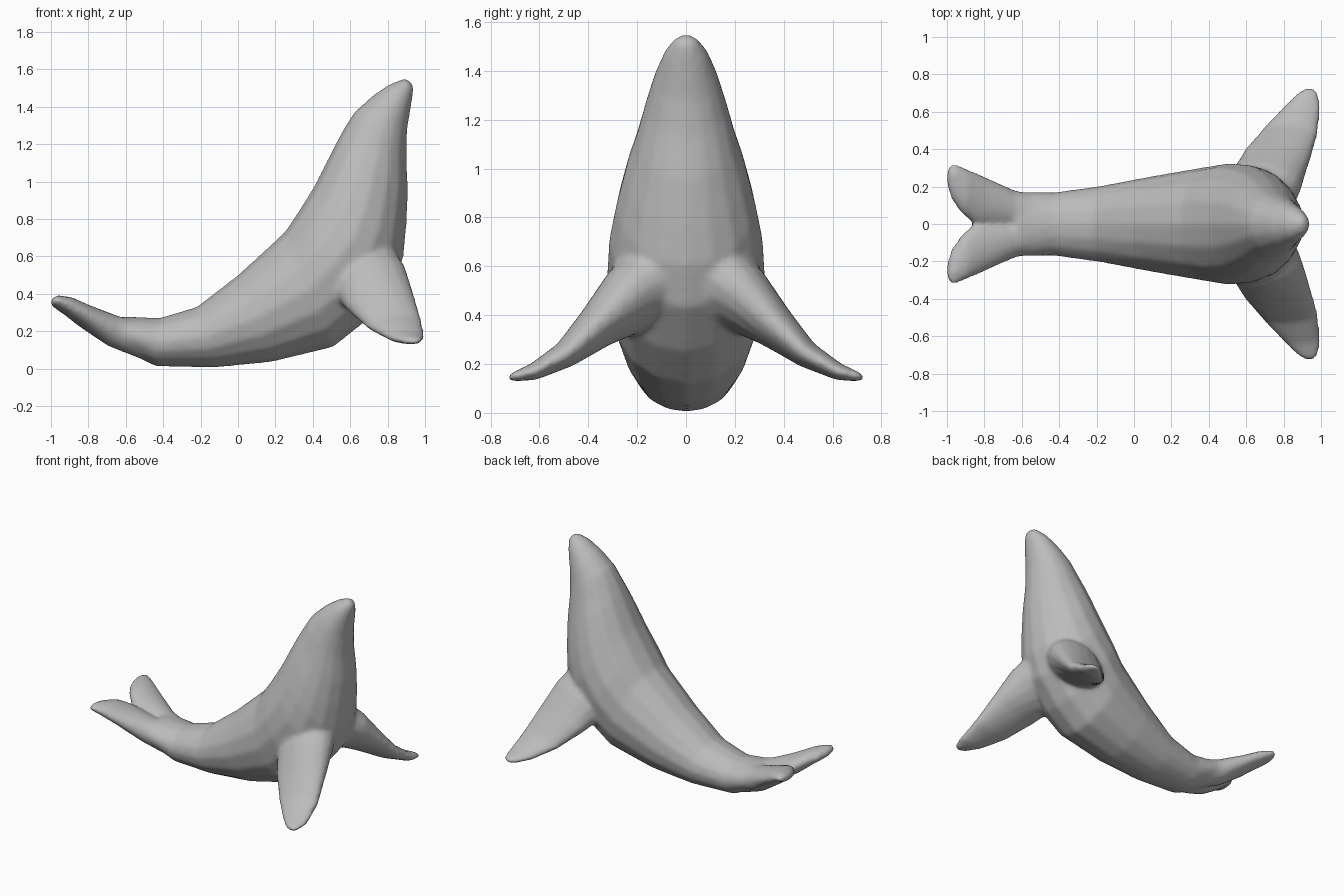
import bpy, bmesh, math
from mathutils import Vector

if "Cube" in bpy.data.objects:
    bpy.data.objects.remove(bpy.data.objects["Cube"])

SIDES = 16
hide = bpy.data.materials.new("grey_hide")
hide.diffuse_color = (0.5, 0.5, 0.5, 1)
hide.use_nodes = True
hide.node_tree.nodes["Principled BSDF"].inputs["Base Color"].default_value = hide.diffuse_color


def loft(bm, rings, tip_a=None, tip_b=None):
    """Skin elliptical rings, each (centre, half axis u, half axis v)."""
    start = len(bm.faces)
    loops = []
    for c, u, v in rings:
        loops.append([bm.verts.new(c + u * math.cos(a) + v * math.sin(a))
                      for a in (2 * math.pi * i / SIDES for i in range(SIDES))])
    for a, b in zip(loops, loops[1:]):
        for i in range(SIDES):
            j = (i + 1) % SIDES
            bm.faces.new((a[i], a[j], b[j], b[i]))
    for loop, tip in ((loops[0], tip_a), (loops[-1], tip_b)):
        if tip is None:
            bm.faces.new(loop)
        else:
            t = bm.verts.new(tip)
            for i in range(SIDES):
                bm.faces.new((loop[i], loop[(i + 1) % SIDES], t))
    bm.faces.ensure_lookup_table()
    bmesh.ops.recalc_face_normals(bm, faces=bm.faces[start:])


def blade(bm, sections, tip, side):
    """Flat limb: each section is (leading edge, trailing edge, half thickness)."""
    flip = lambda p: Vector((p[0], p[1] * side, p[2]))
    pairs = [(flip(a), flip(b), t) for a, b, t in sections]
    mids = [(a + b) / 2 for a, b, t in pairs]
    rings = []
    for i, (a, b, t) in enumerate(pairs):
        along = mids[min(i + 1, len(mids) - 1)] - mids[max(i - 1, 0)]
        u = (a - b) / 2
        rings.append((mids[i], u, along.cross(u).normalized() * t))
    loft(bm, rings, tip_b=flip(tip))


bm = bmesh.new()

# Body, neck and head: back x, back z, belly x, belly z, half width
body = [(-.63, .28, -.64, .11, .175), (-.42, .27, -.44, .012, .17),
        (-.22, .33, -.13, .005, .205), (0, .50, .18, .035, .255),
        (.25, .73, .51, .115, .305), (.33, .85, .68, .25, .325),
        (.41, .98, .83, .43, .315), (.47, 1.10, .885, .60, .285),
        (.52, 1.20, .90, .76, .25), (.57, 1.29, .91, .95, .205),
        (.62, 1.37, .90, 1.13, .17), (.72, 1.46, .905, 1.28, .132),
        (.81, 1.52, .93, 1.43, .088), (.885, 1.55, .94, 1.50, .045)]
rings = []
for bx, bz, fx, fz, w in body:
    back, front = Vector((bx, 0, bz)), Vector((fx, 0, fz))
    rings.append(((back + front) / 2, (back - front) / 2, Vector((0, w, 0))))
loft(bm, rings, tip_b=Vector((.925, 0, 1.54)))

# Front flippers
flipper = [((.82, .06, .66), (.50, .12, .48), .17),
           ((.895, .21, .54), (.53, .27, .38), .135),
           ((.945, .35, .38), (.585, .38, .32), .09),
           ((.985, .48, .25), (.69, .51, .225), .055),
           ((.998, .62, .17), (.80, .63, .165), .035),
           ((.99, .70, .15), (.88, .71, .145), .02)]
# Tail flukes
fluke = [((-.50, .14, .15), (-.50, -.03, .15), .10),
         ((-.65, .185, .20), (-.68, -.03, .20), .085),
         ((-.80, .255, .285), (-.85, -.005, .285), .062),
         ((-.90, .30, .34), (-.925, .06, .335), .05),
         ((-.965, .325, .37), (-.975, .13, .34), .035),
         ((-.99, .31, .36), (-1.0, .21, .345), .02)]
for side in (1, -1):
    blade(bm, flipper, (.95, .745, .14), side)
    blade(bm, fluke, (-1.005, .265, .345), side)

mesh = bpy.data.meshes.new("seal_body")
bm.to_mesh(mesh)
bm.free()
seal = bpy.data.objects.new("seal_body", mesh)
bpy.context.collection.objects.link(seal)
mesh.materials.append(hide)

# Fuse the parts into one soft skin
fuse = seal.modifiers.new("fuse", 'REMESH')
fuse.mode = 'VOXEL'
fuse.voxel_size = 0.015
fuse.use_smooth_shade = True
soften = seal.modifiers.new("soften", 'SMOOTH')
soften.factor = 0.5
soften.iterations = 8
